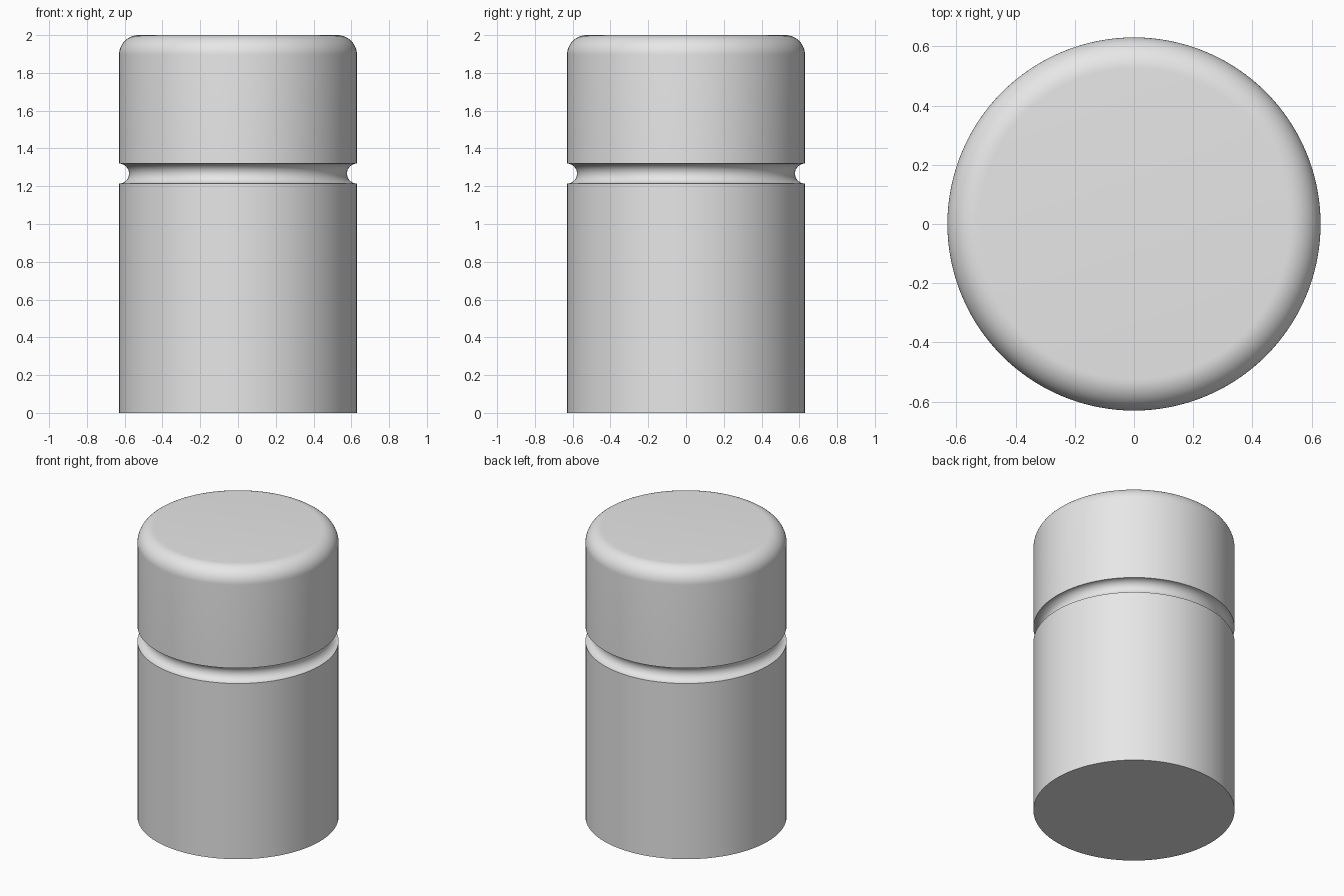
import bpy
import bmesh
from math import sin, cos, pi, radians
from mathutils import Vector

if "Cube" in bpy.data.objects:
    bpy.data.objects.remove(bpy.data.objects["Cube"], do_unlink=True)

RADIUS, HEIGHT = 0.63, 2.0
FILLET = 0.105
GROOVE_Z, GROOVE_R = 1.267, 0.053
SEGMENTS = 128


def arc(cx, cz, r, start, end, steps):
    """Points of an arc in the profile plane."""
    angles = [start + (end - start) * i / steps for i in range(steps + 1)]
    return [(cx + r * cos(a), cz + r * sin(a)) for a in angles]


# Half profile: base, round groove, rounded top rim
profile = [(RADIUS, 0)]
profile += arc(RADIUS, GROOVE_Z, GROOVE_R, 1.5 * pi, 0.5 * pi, 16)
profile += arc(RADIUS - FILLET, HEIGHT - FILLET, FILLET, 0, 0.5 * pi, 14)

# Turn the profile into rings, bridge them and cap both ends
bm = bmesh.new()
rings = []
for r, z in profile:
    angles = [2 * pi * i / SEGMENTS for i in range(SEGMENTS)]
    rings.append([bm.verts.new(Vector((r * cos(a), r * sin(a), z))) for a in angles])
for low, high in zip(rings, rings[1:]):
    for i in range(SEGMENTS):
        j = (i + 1) % SEGMENTS
        bm.faces.new((low[i], low[j], high[j], high[i]))
bm.faces.new(rings[0][::-1])
bm.faces.new(rings[-1])
bmesh.ops.recalc_face_normals(bm, faces=bm.faces)

mesh = bpy.data.meshes.new("grooved_pin")
bm.to_mesh(mesh)
bm.free()
pin = bpy.data.objects.new("grooved_pin", mesh)
bpy.context.collection.objects.link(pin)

# Plain grey material
grey = bpy.data.materials.new("light_grey")
grey.use_nodes = True
colour = (0.8, 0.8, 0.8, 1)
grey.diffuse_color = colour
grey.node_tree.nodes["Principled BSDF"].inputs["Base Color"].default_value = colour
mesh.materials.append(grey)

# Smooth walls with crisp groove and base edges
bpy.ops.object.select_all(action='DESELECT')
pin.select_set(True)
bpy.context.view_layer.objects.active = pin
bpy.ops.object.shade_smooth_by_angle(angle=radians(30))
